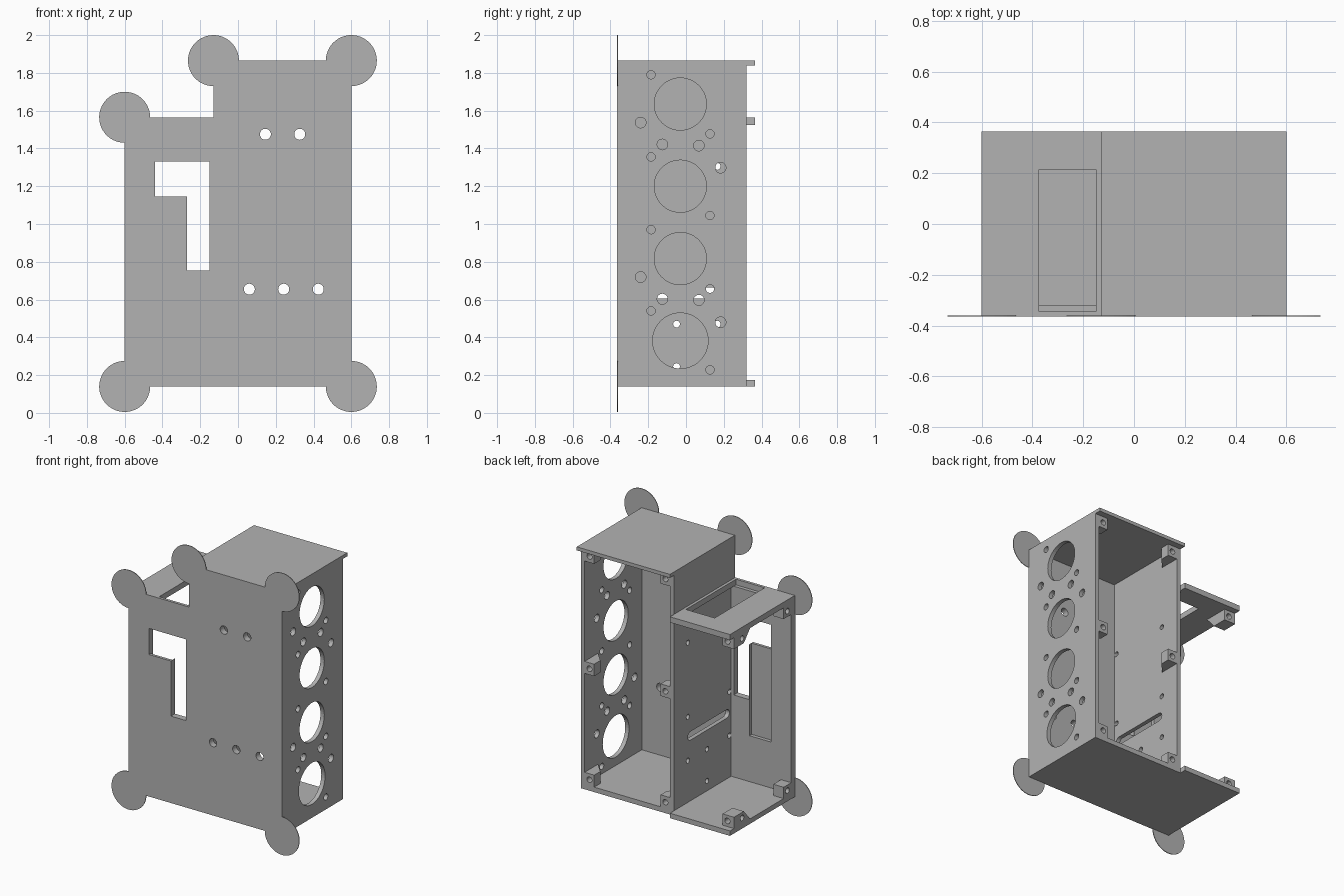
import bpy, bmesh
from math import sin, cos, pi
from mathutils import Vector

if "Cube" in bpy.data.objects:
    bpy.data.objects.remove(bpy.data.objects["Cube"])

grey = bpy.data.materials.new("plain grey")
grey.use_nodes = True
colour = (0.45, 0.45, 0.45, 1)
grey.diffuse_color = colour
grey.node_tree.nodes["Principled BSDF"].inputs["Base Color"].default_value = colour

# Main levels of the case
FRONT, INNER, RIM, BACK = -0.365, -0.32, 0.32, 0.365
SIDE, STEP = 0.6, -0.13
BOTTOM, FLOOR, SHELF_LOW, SHELF, ROOF_LOW, ROOF = 0.14, 0.175, 1.525, 1.565, 1.84, 1.865
WALL = 0.03


def rect(a0, a1, b0, b1):
    return [(a0, b0), (a1, b0), (a1, b1), (a0, b1)]


def arc(a, b, r, start=0.0, sweep=2 * pi, n=32):
    count = n if sweep == 2 * pi else n + 1
    return [(a + r * cos(start + sweep * i / n), b + r * sin(start + sweep * i / n))
            for i in range(count)]


def place(axis, a, b, depth):
    return {"x": (depth, a, b), "y": (a, depth, b), "z": (a, b, depth)}[axis]


def prism(name, axis, lo, hi, *outlines):
    """Extrude flat outlines along an axis into one object."""
    bm = bmesh.new()
    for pts in outlines:
        low = [bm.verts.new(place(axis, a, b, lo)) for a, b in pts]
        high = [bm.verts.new(place(axis, a, b, hi)) for a, b in pts]
        bm.faces.new(low)
        bm.faces.new(high)
        for i in range(len(pts)):
            j = (i + 1) % len(pts)
            bm.faces.new((low[i], low[j], high[j], high[i]))
    bmesh.ops.recalc_face_normals(bm, faces=bm.faces)
    mesh = bpy.data.meshes.new(name)
    bm.to_mesh(mesh)
    bm.free()
    mesh.materials.append(grey)
    obj = bpy.data.objects.new(name, mesh)
    bpy.context.scene.collection.objects.link(obj)
    return obj


def cut(obj, axis, lo, hi, *outlines):
    """Remove prisms from an object."""
    cutter = prism("cutter", axis, lo, hi, *outlines)
    mod = obj.modifiers.new("cut", "BOOLEAN")
    mod.operation, mod.solver, mod.object = "DIFFERENCE", "EXACT", cutter
    bpy.context.view_layer.objects.active = obj
    bpy.ops.object.modifier_apply(modifier=mod.name)
    bpy.data.objects.remove(cutter)


# Front plate with stepped outline, hooked window and small round holes
front = prism("front_plate", "y", FRONT, INNER, [
    (-SIDE, BOTTOM), (SIDE, BOTTOM), (SIDE, ROOF), (STEP, ROOF), (STEP, SHELF), (-SIDE, SHELF)])
window = [(-0.44, 1.145), (-0.27, 1.145), (-0.27, 0.755), (-0.15, 0.755), (-0.15, 1.33), (-0.44, 1.33)]
holes = [arc(x, 1.475, 0.029) for x in (0.145, 0.327)]
holes += [arc(x, 0.655, 0.029) for x in (0.06, 0.242, 0.425)]
cut(front, "y", -0.5, -0.2, window, *holes)
# Shallow pocket behind the window and the notch under the shelf opening
cut(front, "y", -0.345, -0.2, rect(-0.44, -0.272, 0.5, 1.16))
cut(front, "y", -0.345, -0.2, rect(-0.375, -0.15, SHELF_LOW, 1.7))

# Thin corner discs, each wrapped around one corner of the front plate
for name, x, z, start in (("step_disc", STEP, ROOF, 0), ("top_disc", SIDE, ROOF, -pi / 2),
                          ("shelf_disc", -SIDE, SHELF, 0), ("low_left_disc", SIDE, BOTTOM, pi),
                          ("low_right_disc", -SIDE, BOTTOM, pi / 2)):
    prism(name, "y", FRONT, FRONT + 0.005, [(x, z)] + arc(x, z, 0.135, start, 1.5 * pi))

# Floor, roof and shelf
prism("floor", "z", BOTTOM, FLOOR, [(-SIDE, INNER), (SIDE, INNER), (SIDE, RIM),
                                     (STEP, RIM), (STEP, BACK), (-SIDE, BACK)])
prism("roof", "z", ROOF_LOW, ROOF, rect(STEP, SIDE, INNER, BACK))
shelf = prism("shelf", "z", SHELF_LOW, SHELF, rect(-SIDE, STEP, INNER, BACK))
cut(shelf, "z", 1.4, 1.7, rect(-0.375, -0.15, -0.345, 0.215))

# Side wall with four large openings and their screw holes
side = prism("side_wall", "x", SIDE - WALL, SIDE, rect(INNER, RIM, FLOOR, ROOF_LOW))
rounds = [arc(-0.03, z, 0.138, n=48) for z in (1.635, 1.2, 0.817)]
rounds.append(arc(-0.03, 0.382, 0.147, n=48))
rounds += [arc(-0.185, z, 0.022) for z in (1.79, 1.355, 0.97, 0.54)]
rounds += [arc(0.127, z, 0.022) for z in (1.477, 1.045, 0.657, 0.228)]
for drop in (0, 0.818):
    for y, z in ((-0.24, 1.537), (-0.125, 1.421), (0.068, 1.415), (0.183, 1.298)):
        rounds.append(arc(y, z - drop, 0.028))
cut(side, "x", 0.5, 0.7, *rounds)

# Partition with cable slot and small holes
partition = prism("partition", "x", STEP, STEP + WALL, rect(INNER, RIM, FLOOR, ROOF_LOW))
slot = arc(0.135, 0.635, 0.03, -pi / 2, pi, 12) + arc(-0.27, 0.635, 0.03, pi / 2, pi, 12)
small = [arc(y, z, 0.018, n=20) for z in (1.305, 0.78, 0.47) for y in (-0.3, 0.165)]
small += [arc(-0.05, z, 0.018, n=20) for z in (0.47, 0.245)]
cut(partition, "x", -0.3, 0.1, slot, *small)

# Tapered screw posts at the back of the large compartment
for label, wall_x, d in (("side", SIDE - WALL, -1), ("partition", STEP + WALL, 1)):
    for level, lo, hi in (("top", 1.755, ROOF_LOW), ("middle", 0.96, 1.045), ("bottom", FLOOR, 0.26)):
        tip = wall_x + d * 0.075
        post = prism(f"{label}_{level}_post", "z", lo, hi,
                     [(wall_x, RIM), (tip, RIM), (tip, 0.25), (wall_x, 0.17)])
        cut(post, "y", 0.22, 0.4, arc(wall_x + d * 0.038, (lo + hi) / 2, 0.02, n=20))

# Screw posts of the open compartment, at the shelf and at the floor
for level, base, d in (("shelf", SHELF_LOW, -1), ("floor", FLOOR, 1)):
    mid, tip = base + d * 0.04, base + d * 0.08
    back = prism(f"{level}_back_post", "x", -SIDE, -SIDE + 0.09,
                 [(RIM, base), (RIM, tip), (0.21, tip), (0.14, base)])
    cut(back, "y", 0.27, 0.4, arc(-SIDE + 0.052, mid, 0.02, n=20))
    cut(back, "x", -0.7, -0.55, arc(0.23, mid, 0.02, n=20))
    near = prism(f"{level}_front_post", "x", -SIDE, -SIDE + 0.08,
                 rect(INNER, -0.235, min(base, tip), max(base, tip)))
    cut(near, "x", -0.7, -0.54, arc(-0.278, mid, 0.02, n=20))
